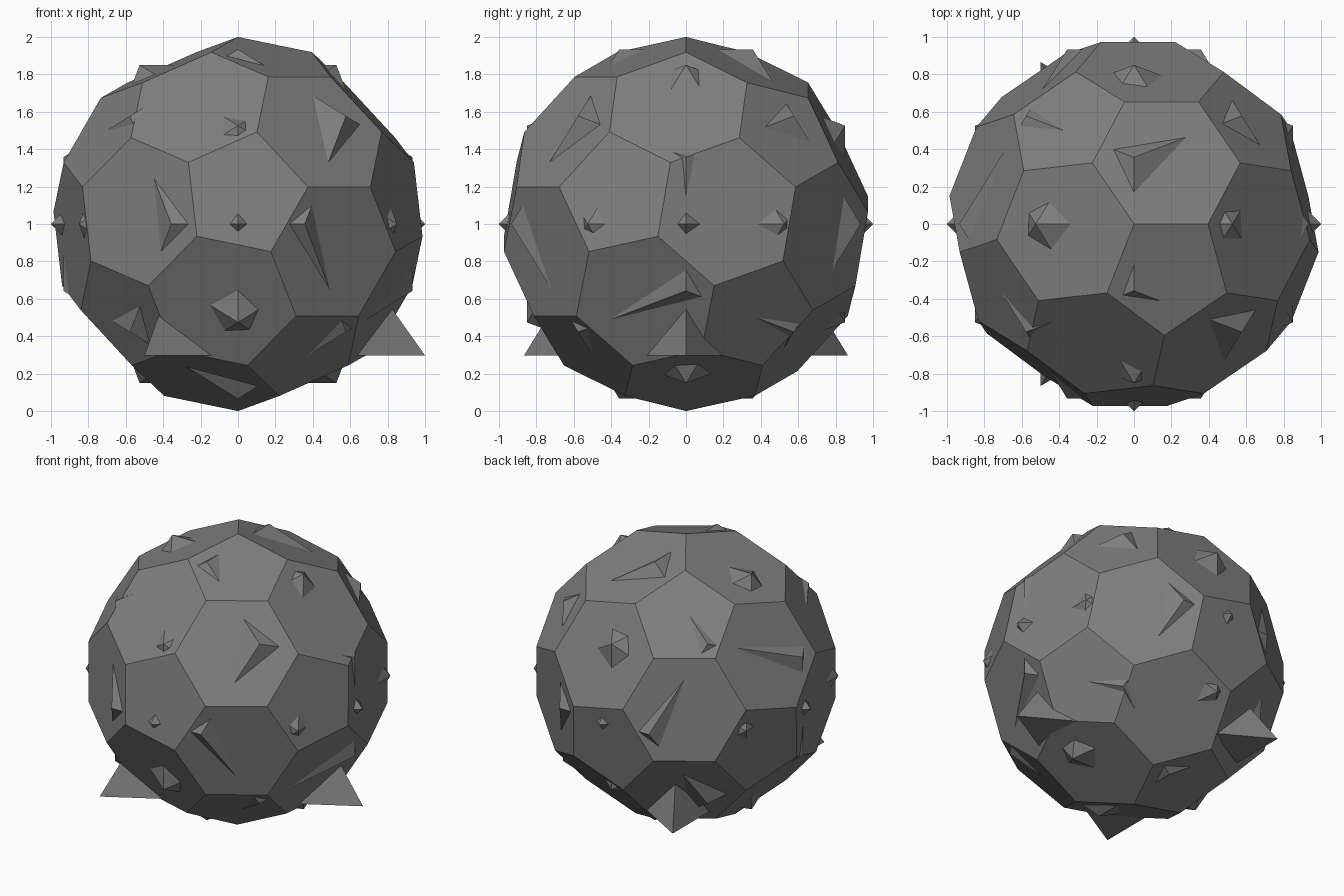
import bpy, bmesh, math
from itertools import product
from mathutils import Vector, Matrix

if "Cube" in bpy.data.objects:
    bpy.data.objects.remove(bpy.data.objects["Cube"])

PHI = (1 + math.sqrt(5)) / 2
CENTRE = Vector((0, 0, 1))

dark_grey = bpy.data.materials.new("dark_grey")
dark_grey.diffuse_color = (0.21, 0.21, 0.21, 1)
dark_grey.use_nodes = True
dark_grey.node_tree.nodes["Principled BSDF"].inputs["Base Color"].default_value = dark_grey.diffuse_color


def signed_cyclic(a, b, c):
    """All sign changes and cyclic shifts of (a, b, c), scaled to the unit sphere."""
    points = set()
    for s in product((1, -1), repeat=3):
        p = (a * s[0], b * s[1], c * s[2])
        for i in range(3):
            q = Vector(p[i:] + p[:i]).normalized()
            points.add(tuple(round(v, 6) + 0.0 for v in q))
    return [Vector(p) for p in sorted(points)]


def solid(name, points, offset):
    """Flat-faced convex solid around the given points."""
    bm = bmesh.new()
    for p in points:
        bm.verts.new(p + offset)
    bmesh.ops.convex_hull(bm, input=bm.verts[:])
    bmesh.ops.dissolve_limit(bm, angle_limit=math.radians(2),
                             verts=bm.verts[:], edges=bm.edges[:])
    bmesh.ops.recalc_face_normals(bm, faces=bm.faces[:])
    mesh = bpy.data.meshes.new(name)
    bm.to_mesh(mesh)
    bm.free()
    mesh.materials.append(dark_grey)
    obj = bpy.data.objects.new(name, mesh)
    bpy.context.collection.objects.link(obj)
    return obj


# Nested solids whose corners poke through the ball as small spikes
icosa = signed_cyclic(1, 0, PHI)
dodeca = signed_cyclic(0, 1 / PHI, PHI) + signed_cyclic(1, 1, 1)
solid("five_sided_spikes", icosa, CENTRE)
solid("three_sided_spikes", dodeca, CENTRE)
solid("four_sided_spikes", signed_cyclic(1, 0, 0), CENTRE)

# Ball: icosahedron cut at a third of each edge, standing on one corner
edge = min((a - b).length for a in icosa for b in icosa if a is not b)
cut = [((2 * a + b) / 3, b - a) for a in icosa for b in icosa
       if abs((a - b).length - edge) < 0.01]
up = cut[0][0].normalized()
side = cut[0][1]
side = (side - up * side.dot(up)).normalized()
to_up = Matrix((side, up.cross(side), up))
turn = Matrix.Rotation(math.radians(124.31), 3, 'Z') @ to_up
solid("faceted_ball", [turn @ p.normalized() for p, _ in cut], CENTRE)

# Three regular tetrahedron feet, each with a corner pointing outward
R = 0.24
for i in range(3):
    spin = Matrix.Rotation(i * math.tau / 3, 3, 'Z')
    corners = [Vector((R * math.cos(k * math.tau / 3), R * math.sin(k * math.tau / 3), 0))
               for k in range(3)] + [Vector((0, 0, R * math.sqrt(2)))]
    solid(f"foot_{i + 1}", [spin @ (c + Vector((0.76, 0, 0.297))) for c in corners], Vector())
